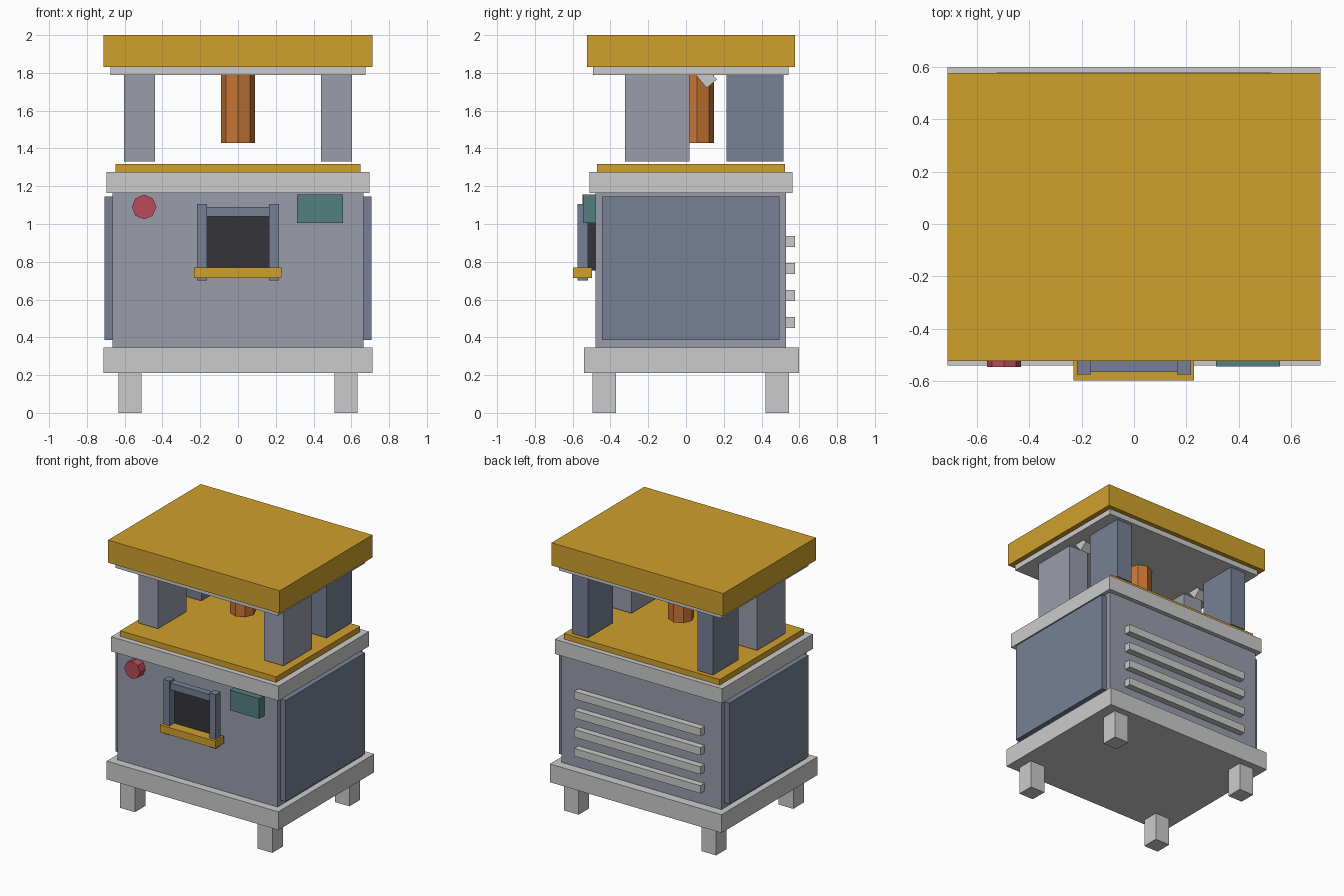
import bpy, math

if "Cube" in bpy.data.objects:
    bpy.data.objects.remove(bpy.data.objects["Cube"])


def material(name, hex_code):
    def lin(i):
        c = int(hex_code[i:i + 2], 16) / 255
        return c / 12.92 if c <= 0.04045 else ((c + 0.055) / 1.055) ** 2.4
    m = bpy.data.materials.new(name)
    m.diffuse_color = (lin(0), lin(2), lin(4), 1)
    m.use_nodes = True
    m.node_tree.nodes["Principled BSDF"].inputs["Base Color"].default_value = m.diffuse_color
    return m


YELLOW = material("yellow_paint", "D0A02C")
STEEL = material("light_steel", "9A9DAB")
BLUE = material("blue_steel", "778095")
DARK = material("dark_opening", "35343A")
COPPER = material("copper", "C67635")
RED = material("red_button", "BB4A5B")
TEAL = material("teal_screen", "548080")


def finish(name, mat):
    ob = bpy.context.object
    ob.name = name
    bpy.ops.object.transform_apply(location=False, rotation=True, scale=True)
    if mat:
        ob.data.materials.append(mat)
    return ob


def box(name, x, y, z, mat=None, tilt=0):
    """Box from (min, max) ranges, optionally tilted about x."""
    centre = [(a + b) / 2 for a, b in (x, y, z)]
    bpy.ops.mesh.primitive_cube_add(size=1, location=centre, rotation=(tilt, 0, 0))
    bpy.context.object.scale = [b - a for a, b in (x, y, z)]
    return finish(name, mat)


def pair(name, x, *args, **kw):
    """Box and its mirror image across x = 0."""
    box("right_" + name, x, *args, **kw)
    box("left_" + name, (-x[1], -x[0]), *args, **kw)


def octagon(name, loc, r, depth, mat, rot=(0, 0, 0)):
    bpy.ops.mesh.primitive_cylinder_add(vertices=8, radius=r, depth=depth,
                                        location=loc, rotation=rot)
    return finish(name, mat)


# Base and feet
box("base_slab", (-0.713, 0.713), (-0.54, 0.597), (0.21, 0.347))
pair("front_foot", (0.51, 0.632), (-0.495, -0.37), (0, 0.215))
pair("rear_foot", (0.51, 0.632), (0.42, 0.545), (0, 0.215))

# Cabinet, side panels and worktop
box("cabinet", (-0.665, 0.665), (-0.48, 0.53), (0.345, 1.17), STEEL)
pair("side_panel", (0.66, 0.708), (-0.445, 0.495), (0.385, 1.145), BLUE)
box("worktop_slab", (-0.695, 0.695), (-0.512, 0.563), (1.165, 1.275))
box("worktop_plate", (-0.648, 0.648), (-0.472, 0.525), (1.27, 1.317), YELLOW)

# Rear vent slats
for i in range(4):
    z = 0.478 + i * 0.143
    box(f"vent_slat_{i + 1}", (-0.525, 0.525), (0.525, 0.578), (z - 0.029, z + 0.029))

# Front hatch
box("hatch_opening", (-0.17, 0.17), (-0.52, -0.475), (0.755, 1.04), DARK)
pair("hatch_jamb", (0.165, 0.217), (-0.575, -0.518), (0.70, 1.107), BLUE)
box("hatch_lintel", (-0.17, 0.17), (-0.566, -0.515), (1.04, 1.09), BLUE)
box("hatch_sill", (-0.232, 0.23), (-0.597, -0.497), (0.715, 0.77), YELLOW)

# Controls
octagon("stop_button", (-0.497, -0.512, 1.09), 0.065, 0.07, RED, (math.pi / 2, 0, 0))
box("display", (0.313, 0.557), (-0.544, -0.475), (1.005, 1.157), TEAL)

# Posts, braces and press ram
pair("front_post", (0.44, 0.603), (-0.322, 0.018), (1.33, 1.80), STEEL)
pair("rear_post", (0.455, 0.585), (0.215, 0.515), (1.33, 1.80), BLUE)
pair("brace", (0.46, 0.58), (0.037, 0.107), (1.719, 1.919), tilt=math.radians(40.5))
octagon("press_ram", (0, 0.058, 1.615), 0.09, 0.37, COPPER)

# Roof
box("roof_plate", (-0.675, 0.675), (-0.492, 0.543), (1.79, 1.835))
box("roof_slab", (-0.713, 0.713), (-0.523, 0.577), (1.83, 2.0), YELLOW)
